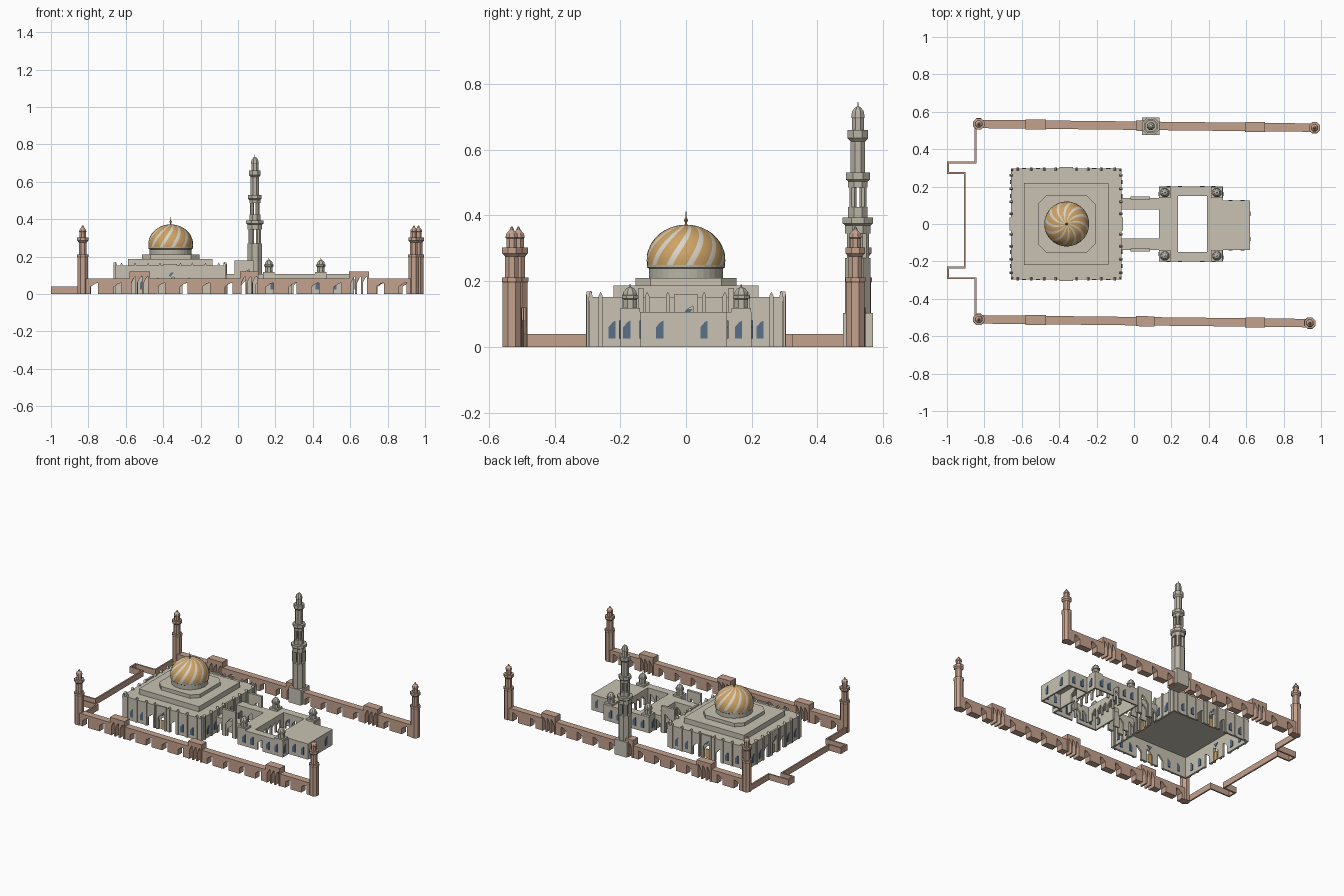
import bpy, bmesh, math
from mathutils import Vector

cube = bpy.data.objects.get("Cube")
if cube:
    bpy.data.objects.remove(cube)


def material(name, rgb):
    m = bpy.data.materials.new(name)
    m.use_nodes = True
    m.diffuse_color = (*rgb, 1)
    m.node_tree.nodes["Principled BSDF"].inputs["Base Color"].default_value = (*rgb, 1)
    return m


STONE = material("pale stone", (0.58, 0.54, 0.45))
GREY = material("grey stone", (0.48, 0.46, 0.38))
CLAY = material("terracotta", (0.55, 0.36, 0.27))
GOLD = material("dome gold", (0.62, 0.37, 0.13))
WHITE = material("dome white", (0.70, 0.66, 0.58))
BLUE = material("window blue", (0.10, 0.16, 0.25))


def finish(name, bm, *mats):
    mesh = bpy.data.meshes.new(name)
    bmesh.ops.recalc_face_normals(bm, faces=bm.faces)
    bm.to_mesh(mesh)
    bm.free()
    for m in mats:
        mesh.materials.append(m)
    ob = bpy.data.objects.new(name, mesh)
    bpy.context.collection.objects.link(ob)
    return ob


def box(name, x0, x1, y0, y1, z0, z1, mat):
    bm = bmesh.new()
    bmesh.ops.create_cube(bm, size=1)
    for v in bm.verts:
        v.co = ((x0 + x1) / 2 + v.co.x * (x1 - x0), (y0 + y1) / 2 + v.co.y * (y1 - y0),
                (z0 + z1) / 2 + v.co.z * (z1 - z0))
    return finish(name, bm, mat)


def revolve(name, x, y, profile, mat, sides=8, squash=1.0):
    bm = bmesh.new()
    rings = []
    for r, z in profile:
        rings.append([bm.verts.new((x + r * math.cos((i + 0.5) * math.tau / sides),
                                    y + r * math.sin((i + 0.5) * math.tau / sides), z))
                      for i in range(sides)])
    for a, b in zip(rings, rings[1:]):
        for i in range(sides):
            j = (i + 1) % sides
            bm.faces.new((a[i], a[j], b[j], b[i]))
    bm.faces.new(rings[0])
    bm.faces.new(rings[-1])
    return finish(name, bm, mat)


def panel(name, outline, p0, p1, thick, mat):
    """Upright plate: outline in (distance along p0-p1, height)."""
    along = (Vector(p1) - Vector(p0)).normalized()
    side = Vector((-along.y, along.x)) * thick / 2
    bm = bmesh.new()
    rows = []
    for s in (1, -1):
        rows.append([bm.verts.new((*(Vector(p0) + along * d + side * s), z)) for d, z in outline])
        bm.faces.new(rows[-1])
    n = len(outline)
    for i in range(n):
        j = (i + 1) % n
        bm.faces.new((rows[0][i], rows[0][j], rows[1][j], rows[1][i]))
    return finish(name, bm, mat)


def arch(c, w, h, z=0.0):
    """Opening outline with a lopsided pointed head."""
    return [(c - w / 2, z), (c - w / 2, z + h * 0.64), (c + w * 0.1, z + h * 0.92),
            (c + w / 2, z + h), (c + w / 2, z)]


def wall(name, p0, p1, height, thick, mat, doors=(), windows=()):
    length = (Vector(p1) - Vector(p0)).length
    outline = [(0, 0)]
    for c, w, h in doors:
        outline += arch(c, w, h)
    outline += [(length, 0), (length, height), (0, height)]
    panel(name, outline, p0, p1, thick, mat)
    for c in windows:
        panel(name + "_window", arch(c, 0.022, 0.055, 0.025), p0, p1, thick + 0.008, BLUE)


# Outer walls: arcades, raised gates
for label, ends in (("south", ((-0.83, -0.51), (0.94, -0.53))),
                    ("north", ((-0.83, 0.535), (0.965, 0.515)))):
    a, b = map(Vector, ends)

    def at(x):
        return a.lerp(b, (x - a.x) / (b.x - a.x))

    stops = [a.x, -0.58, -0.47, 0.01, 0.11, 0.595, 0.70, b.x]
    for k, (x0, x1) in enumerate(zip(stops, stops[1:])):
        size = x1 - x0
        if k % 2:
            doors = [(size * f, 0.022, 0.095) for f in (0.2, 0.5, 0.8)]
            wall(label + "_gate", at(x0), at(x1), 0.12, 0.054, CLAY, doors)
        else:
            n = 4 if size > 0.4 else 2
            doors = [(size * (i + 0.5) / n, 0.04, 0.06) for i in range(n)]
            wall(label + "_arcade", at(x0), at(x1), 0.082, 0.045, CLAY, doors)

    # Corner towers
    for t in (a, b):
        revolve(label + "_tower", t.x, t.y,
                [(0.03, 0), (0.03, 0.195), (0.033, 0.2), (0.033, 0.212), (0.022, 0.212),
                 (0.022, 0.275), (0.032, 0.285), (0.032, 0.302), (0.018, 0.302), (0.018, 0.33),
                 (0.021, 0.333), (0.018, 0.345), (0.008, 0.355), (0.002, 0.367)], CLAY)

# Low boundary wall on the west
path = [(-0.848, -0.51), (-0.848, -0.29), (-0.995, -0.29), (-0.995, -0.232), (-0.905, -0.232),
        (-0.905, 0.272), (-0.995, 0.272), (-0.995, 0.328), (-0.848, 0.328), (-0.848, 0.53)]
for p, q in zip(path, path[1:]):
    step = (Vector(q) - Vector(p)).normalized() * 0.005
    wall("low_wall", Vector(p) - step, Vector(q) + step, 0.04, 0.01, CLAY)

# Prayer hall: four walls with piers, windows and a central porch each
CX = -0.3625
HALF = 0.29
for k in range(4):
    ang = k * math.pi / 2
    u, n = Vector((math.cos(ang), math.sin(ang))), Vector((math.sin(ang), -math.cos(ang)))
    mid = Vector((CX, 0)) + n * HALF
    c = HALF
    wall("hall_wall", mid - u * c, mid + u * c, 0.15, 0.012, STONE,
         [(c - 0.085, 0.038, 0.085), (c, 0.04, 0.09), (c + 0.085, 0.038, 0.085)],
         [c + s * d for s in (-1, 1) for d in (0.15, 0.225)])
    out = mid + n * 0.008
    wall("hall_porch", out - u * 0.036, out + u * 0.036, 0.16, 0.012, STONE, [(0.036, 0.044, 0.125)])
    panel("porch_screen", [(0.016, 0.115), (0.036, 0.09), (0.056, 0.115)],
          mid - u * 0.036, mid + u * 0.036, 0.018, BLUE)
    back = mid - n * 0.004
    panel("hall_door", [(0.022, 0), (0.05, 0), (0.05, 0.06), (0.022, 0.06)],
          back - u * 0.036, back + u * 0.036, 0.006, GOLD)
    for s in (-1, 1):
        for d in (0.055, 0.118, 0.188, 0.26):
            p = mid + u * s * d + n * 0.004
            panel("hall_pier", [(0, 0), (0.013, 0), (0.013, 0.155), (0.0065, 0.168), (0, 0.155)],
                  p - u * 0.0065, p + u * 0.0065, 0.016, STONE)
    corner = mid + u * HALF
    revolve("hall_pinnacle", corner.x, corner.y, [(0.008, 0), (0.008, 0.155), (0.002, 0.17)], STONE, 4)
box("hall_roof", CX - HALF - 0.006, CX + HALF + 0.006, -HALF - 0.006, HALF + 0.006, 0.14, 0.152, STONE)
box("roof_tier", CX - 0.225, CX + 0.225, -0.22, 0.22, 0.152, 0.187, STONE)

# Chamfered tier, drum and twisted dome
DX = -0.36
tier = box("octagon_tier", DX - 0.153, DX + 0.153, -0.153, 0.153, 0.187, 0.21, STONE)
bm = bmesh.new()
bm.from_mesh(tier.data)
bmesh.ops.bevel(bm, geom=[e for e in bm.edges if abs(e.verts[0].co.z - e.verts[1].co.z) > 0.01],
                offset=0.045, segments=1, affect='EDGES')
bm.to_mesh(tier.data)
bm.free()
revolve("drum", DX, 0, [(0.113, 0.21), (0.113, 0.238), (0.119, 0.242), (0.119, 0.25)], GREY, 32)

bm = bmesh.new()
SEG, ROWS = 36, 12
rings = []
for r in range(ROWS):
    t = r / ROWS
    e = -0.15 + t * (math.pi / 2 + 0.15)
    rings.append([bm.verts.new((DX + 0.12 * math.cos(e) * math.cos(i * math.tau / SEG + t * 0.9),
                                0.12 * math.cos(e) * math.sin(i * math.tau / SEG + t * 0.9),
                                0.265 + 0.107 * math.sin(e))) for i in range(SEG)])
top = bm.verts.new((DX, 0, 0.372))
for i in range(SEG):
    j = (i + 1) % SEG
    for a, b in zip(rings, rings[1:]):
        bm.faces.new((a[i], a[j], b[j], b[i])).material_index = int(i % 3 == 0)
    bm.faces.new((rings[-1][i], rings[-1][j], top)).material_index = int(i % 3 == 0)
dome = finish("dome", bm, GOLD, WHITE)
for f in dome.data.polygons:
    f.use_smooth = True
revolve("finial", DX, 0, [(0.006, 0.368), (0.003, 0.378), (0.007, 0.386), (0.002, 0.395), (0.001, 0.412)], GOLD)

# Twin galleries linking the hall to the court
H = 0.106
for s in (-1, 1):
    box("gallery_roof", -0.07, 0.14, min(s * 0.078, s * 0.138), max(s * 0.078, s * 0.138), H - 0.01, H, STONE)
    for y in (0.083, 0.133):
        wall("gallery_wall", (-0.065, s * y), (0.135, s * y), H, 0.01, STONE,
             [(d, 0.032, 0.075) for d in (0.025, 0.1, 0.175)])
    wall("gallery_gate", (-0.018, s * 0.138), (0.085, s * 0.138), 0.18, 0.016, STONE,
         [(0.0515, 0.05, 0.13)])

# Court: roofed ring around an open yard
X0, X1, Y = 0.135, 0.475, 0.2
box("court_roof_west", X0, 0.235, -Y, Y, H - 0.01, H, STONE)
box("court_roof_east", 0.39, X1, -Y, Y, H - 0.01, H, STONE)
for s in (-1, 1):
    box("court_roof_side", 0.235, 0.39, min(s * 0.15, s * Y), max(s * 0.15, s * Y), H - 0.01, H, STONE)
    ends = [(X0, s * (Y - 0.005)), (X1, s * (Y - 0.005))]
    if s > 0:
        ends.reverse()
    wall("court_wall", *ends, H, 0.01, STONE, [(0.17, 0.04, 0.075)], [0.05, 0.11, 0.23, 0.29])
    wall("yard_wall", (0.235, s * 0.155), (0.39, s * 0.155), H, 0.01, STONE,
         [(d, 0.03, 0.07) for d in (0.03, 0.0775, 0.125)])
wall("court_wall_west", (X0 + 0.005, Y), (X0 + 0.005, -Y), H, 0.01, STONE,
     [(0.2, 0.05, 0.08)], [0.04, 0.36])
wall("court_wall_east", (X1 - 0.005, -Y), (X1 - 0.005, Y), H, 0.01, STONE,
     [(0.2, 0.05, 0.08)], [0.02, 0.36])
for x in (0.23, 0.395):
    wall("yard_wall_end", (x, -0.15), (x, 0.15), H, 0.01, STONE,
         [(d, 0.035, 0.07) for d in (0.05, 0.1, 0.15, 0.2, 0.25)])

# Domed turrets on the court corners
for x in (0.165, 0.443):
    for y in (-0.17, 0.168):
        box("turret_base", x - 0.03, x + 0.03, y - 0.03, y + 0.03, H, 0.118, STONE)
        revolve("turret", x, y, [(0.022, 0.118), (0.022, 0.145), (0.027, 0.148), (0.027, 0.156),
                                 (0.023, 0.158), (0.021, 0.168), (0.013, 0.178), (0.003, 0.182),
                                 (0.001, 0.192)], GREY)

# East block
box("east_roof", X1, 0.62, -0.138, 0.125, H - 0.01, H, STONE)
wall("east_wall", (0.615, -0.138), (0.615, 0.125), H, 0.01, STONE, (), [0.058, 0.193])
wall("east_wall_south", (X1, -0.133), (0.62, -0.133), H, 0.01, STONE, (), [0.04, 0.105])
wall("east_wall_north", (0.62, 0.12), (X1, 0.12), H, 0.01, STONE, (), [0.04, 0.105])

# Minaret with open lanterns
MX, MY = 0.09, 0.523
box("minaret_base", MX - 0.046, MX + 0.046, MY - 0.046, MY + 0.046, 0, 0.103, STONE)


def lantern(r, z0, z1):
    for i in range(4):
        a = math.pi / 4 + i * math.pi / 2
        revolve("minaret_post", MX + r * 0.66 * math.cos(a), MY + r * 0.66 * math.sin(a),
                [(r * 0.36, z0), (r * 0.36, z1)], GREY)


revolve("minaret_shaft", MX, MY, [(0.042, 0.103), (0.042, 0.27)], GREY)
lantern(0.042, 0.27, 0.345)
revolve("minaret_balcony", MX, MY, [(0.042, 0.345), (0.042, 0.37), (0.05, 0.376), (0.05, 0.394),
                                    (0.032, 0.394), (0.032, 0.425)], GREY)
lantern(0.032, 0.425, 0.485)
revolve("minaret_top", MX, MY, [(0.032, 0.485), (0.032, 0.503), (0.04, 0.51), (0.04, 0.53),
                                (0.024, 0.53), (0.024, 0.625), (0.034, 0.635), (0.034, 0.66),
                                (0.02, 0.66), (0.02, 0.695), (0.022, 0.7), (0.019, 0.717),
                                (0.009, 0.729), (0.002, 0.732), (0.001, 0.745)], GREY)
